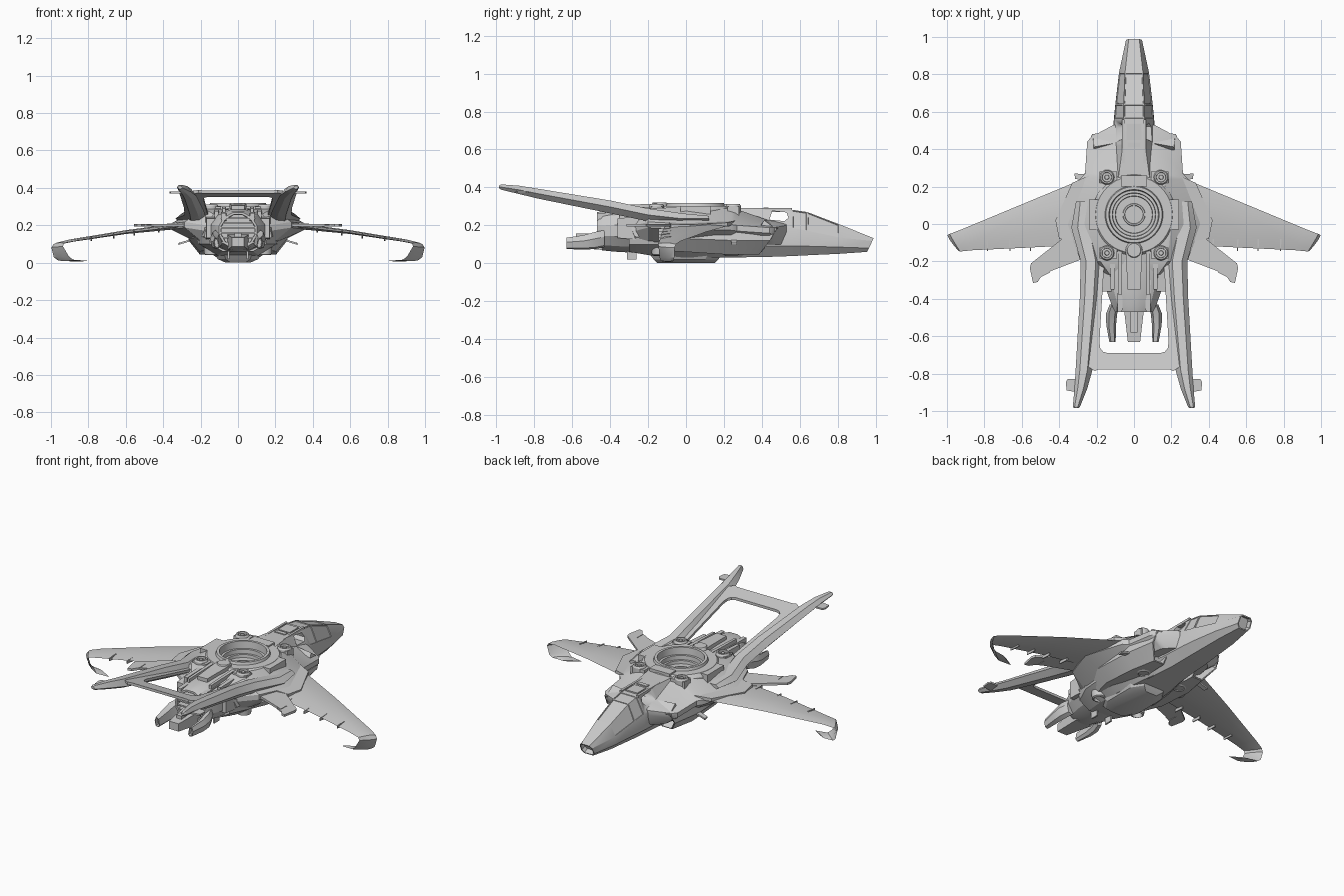
import bpy, bmesh
from math import sin, cos, pi
from mathutils import Vector


def finish(name, bm, mirror=False, cuts=(), angle=28):
    bmesh.ops.recalc_face_normals(bm, faces=bm.faces)
    me = bpy.data.meshes.new(name)
    bm.to_mesh(me)
    bm.free()
    ob = bpy.data.objects.new(name, me)
    bpy.context.collection.objects.link(ob)
    bpy.ops.object.select_all(action='DESELECT')
    ob.select_set(True)
    bpy.context.view_layer.objects.active = ob
    bpy.ops.object.shade_smooth_by_angle(angle=angle * pi / 180)
    for c in cuts:
        m = ob.modifiers.new("cut", 'BOOLEAN')
        m.operation, m.object, m.solver = 'DIFFERENCE', c, 'EXACT'
    if mirror:
        ob.modifiers.new("mirror", 'MIRROR')
    return ob


def loft(name, rings, mirror=False, cuts=(), start=None, end=None, panels=None):
    """Skin closed rings; start/end = (rim, depth) hollows a cap, panels = test for inset faces."""
    bm = bmesh.new()
    vs = [[bm.verts.new(p) for p in r] for r in rings]
    n = len(rings[0])
    for a, b in zip(vs, vs[1:]):
        for i in range(n):
            bm.faces.new((a[i], a[(i + 1) % n], b[(i + 1) % n], b[i]))
    caps = (bm.faces.new(vs[0]), bm.faces.new(vs[-1]))
    bmesh.ops.recalc_face_normals(bm, faces=bm.faces)
    for f, h in zip(caps, (start, end)):
        if h:
            bmesh.ops.inset_individual(bm, faces=[f], thickness=h[0])
            bmesh.ops.inset_individual(bm, faces=[f], thickness=0.002, depth=-h[1])
    if panels:
        fs = [f for f in bm.faces if panels(f.calc_center_median(), f.normal)]
        bmesh.ops.inset_individual(bm, faces=fs, thickness=0.007)
        bmesh.ops.inset_individual(bm, faces=fs, thickness=0.002, depth=-0.004)
    return finish(name, bm, mirror, cuts)


def hull_ring(y, *half, skew=0.0):
    """Symmetric ring at y from half profile points listed top to bottom."""
    top, bot = half[0][1], half[-1][1]
    r = [(x, y - skew * (top - z) / (top - bot), z) for x, z in half]
    return r + [(-x, yy, z) for x, yy, z in reversed(r)]


def lathe(name, prof, loc, seg=32, mirror=False):
    bm = bmesh.new()
    rings = [[bm.verts.new((loc[0] + r * cos(2 * pi * i / seg), loc[1] + r * sin(2 * pi * i / seg),
                            loc[2] + z)) for i in range(seg)] for r, z in prof]
    for a, b in zip(rings, rings[1:]):
        for i in range(seg):
            bm.faces.new((a[i], a[(i + 1) % seg], b[(i + 1) % seg], b[i]))
    for r in (rings[0], rings[-1]):
        bm.faces.new(r)
    return finish(name, bm, mirror)


def plate(name, outline, zf, t, mirror=True):
    """Flat plate: outline in x,y with height function zf and half thickness t."""
    return loft(name, [[(x, y, zf(x, y) + s * t) for x, y in outline] for s in (-1, 1)], mirror)


def box(name, x, y, z, mirror=False, taper=1.0):
    """Block from x, y, z ranges; the -y end can be tapered about its centre."""
    cx, cz = sum(x) / 2, sum(z) / 2
    ring = [(x[0], z[0]), (x[1], z[0]), (x[1], z[1]), (x[0], z[1])]
    return loft(name, [[(a, y[1], b) for a, b in ring],
                       [(cx + (a - cx) * taper, y[0], cz + (b - cz) * taper) for a, b in ring]], mirror)


# hidden cutters: turret well and cockpit side window
well = lathe("well_cutter", [(0.14, 0.2), (0.14, 0.5)], (0, 0.05, 0))
win = [(0.44, 0.23), (0.52, 0.222), (0.54, 0.24), (0.53, 0.268), (0.455, 0.276)]
window = loft("window_cutter", [[(x, y, z) for y, z in win] for x in (-0.3, 0.3)])
for c in (well, window):
    c.hide_render = True
    c.display_type = 'WIRE'

# nose and cockpit fuselage
loft("nose_fuselage", [
    hull_ring(0.99, (0.028, 0.132), (0.043, 0.118), (0.046, 0.08), (0.03, 0.06), skew=0.035),
    hull_ring(0.81, (0.048, 0.205), (0.08, 0.135), (0.08, 0.085), (0.05, 0.05)),
    hull_ring(0.64, (0.055, 0.27), (0.099, 0.17), (0.1, 0.09), (0.06, 0.042)),
    hull_ring(0.56, (0.056, 0.282), (0.106, 0.185), (0.108, 0.09), (0.065, 0.038)),
    hull_ring(0.42, (0.06, 0.288), (0.115, 0.2), (0.115, 0.09), (0.07, 0.033)),
    hull_ring(0.2, (0.09, 0.295), (0.14, 0.2), (0.14, 0.09), (0.09, 0.03))],
    cuts=[window], start=(0.007, 0.03), panels=lambda c, n: 0.58 < c.y < 0.8 and n.z > 0.15)
box("cockpit_roof_panel", (-0.04, 0.04), (0.45, 0.535), (0.27, 0.291))
box("roof_hatch", (-0.035, 0.035), (0.41, 0.435), (0.28, 0.294))
box("canopy_rail", (0.05, 0.064), (0.3, 0.56), (0.277, 0.291), True)

# upper deck with turret well
loft("upper_deck", [hull_ring(y, (wt, zt), (we, ze), (we, ze - 0.03), (wb, 0.1)) for y, wt, zt, we, ze, wb in [
    (0.53, 0.08, 0.21, 0.11, 0.2, 0.08), (0.465, 0.1, 0.222, 0.23, 0.188, 0.15),
    (0.44, 0.1, 0.225, 0.25, 0.188, 0.17), (0.27, 0.15, 0.284, 0.262, 0.2, 0.2),
    (0.24, 0.16, 0.288, 0.29, 0.204, 0.2), (0, 0.2, 0.298, 0.36, 0.208, 0.2),
    (-0.2, 0.18, 0.288, 0.285, 0.218, 0.18), (-0.27, 0.13, 0.26, 0.17, 0.2, 0.13)]], cuts=[well])
lathe("turret_ring", [(0.232, 0.22), (0.222, 0.285), (0.205, 0.303), (0.155, 0.303), (0.15, 0.318), (0.134, 0.318),
                      (0.13, 0.275), (0.116, 0.275), (0.114, 0.25), (0.1, 0.25), (0.098, 0.232), (0.06, 0.232),
                      (0.058, 0.237), (0.05, 0.237), (0.048, 0.23), (0.001, 0.23)], (0, 0.05, 0), 48)
bolt = [(0.04, -0.06), (0.04, 0), (0.034, 0.01), (0.026, 0.01), (0.024, -0.006), (0.014, -0.006), (0.011, 0.006),
        (0.001, 0.006)]
for i, y in enumerate((0.25, -0.155)):
    lathe(f"lift_port_{i}", bolt, (0.145, y, 0.302), 20, True)
    box(f"port_bracket_{i}", (0.09, 0.185), (y - 0.03, y + 0.03), (0.24, 0.3), True)
box("ring_front_clamp", (-0.07, 0.07), (0.2, 0.26), (0.26, 0.312))
box("ring_side_clamp", (0.19, 0.24), (-0.03, 0.13), (0.24, 0.302), True)

# lower hull, belly keel and intakes
loft("lower_hull", [hull_ring(y, (w * 0.9, 0.185), (w, 0.15), (w * 0.93, 0.1), (w * 0.5, zb)) for y, w, zb in [
    (0.36, 0.14, 0.035), (0.2, 0.2, 0.03), (0, 0.235, 0.03), (-0.18, 0.22, 0.04), (-0.3, 0.16, 0.06)]])
loft("belly_keel", [[(sx * w, sy * d, z) for sx, sy in
     ((1, .6), (.6, 1), (-.6, 1), (-1, .6), (-1, -.6), (-.6, -1), (.6, -1), (1, -.6))]
     for w, d, z in ((0.13, 0.2, 0.06), (0.11, 0.17, 0.02), (0.065, 0.15, 0))])
loft("side_intake", [[(xi, yt, zt), (xo, yt - 0.02, zt), (xo + 0.01, (yt + yb) / 2, zm), (xo - 0.05, yb, zb), (xi, yb, zb)]
     for yt, yb, xi, xo, zt, zm, zb in [
    (0.5, 0.385, 0.105, 0.225, 0.185, 0.12, 0.045), (0.27, 0.23, 0.1, 0.255, 0.19, 0.12, 0.045),
    (0, 0, 0.1, 0.255, 0.18, 0.13, 0.06), (-0.27, -0.27, 0.08, 0.17, 0.19, 0.14, 0.075)]],
    True, start=(0.008, 0.08))
plate("intake_canard", [(0.22, 0.27), (0.29, 0.268), (0.318, 0.27), (0.315, 0.24), (0.22, 0.235)],
      lambda x, y: 0.13 - (x - 0.22) * 0.3, 0.005)
for i, (x, y) in enumerate(((0.14, -0.14), (0.13, 0.24))):
    lathe(f"belly_thruster_{i}", [(0.045, 0.06), (0.04, 0), (0.03, -0.005), (0.024, 0.02), (0.001, 0.02)],
          (x, y, 0.045), 20, True)
box("belly_fin", (0.045, 0.055), (-0.31, -0.26), (0.02, 0.1), True)

# wings with hooked tips, skinned over ribs of leading edge, trailing edge and thickness
ribs = [((0.25, 0.25, 0.205), (0.25, -0.11, 0.2), 0.017), ((0.6, 0.105, 0.165), (0.6, -0.128, 0.16), 0.01),
        ((0.92, -0.028, 0.117), (0.86, -0.14, 0.118), 0.006), ((0.985, -0.053, 0.1), (0.93, -0.147, 0.105), 0.005),
        ((0.998, -0.06, 0.082), (0.936, -0.145, 0.088), 0.005), ((0.985, -0.062, 0.03), (0.905, -0.14, 0.035), 0.005),
        ((0.965, -0.065, 0.014), (0.88, -0.135, 0.014), 0.005), ((0.9, -0.07, 0.01), (0.8, -0.125, 0.01), 0.003)]
rings = []
for i, (le, te, t) in enumerate(ribs):
    a, b = ribs[max(i - 1, 0)], ribs[min(i + 1, len(ribs) - 1)]
    le, te = Vector(le), Vector(te)
    span = Vector(b[0]) + Vector(b[1]) - Vector(a[0]) - Vector(a[1])
    n = span.cross(le - te).normalized() * t
    p, q = le.lerp(te, 0.25), le.lerp(te, 0.7)
    rings.append([le, p + n, q + n * 0.8, te, q - n * 0.8, p - n])
loft("main_wing", rings, True)
for i, x in enumerate((0.42, 0.55, 0.66, 0.78)):
    z = 0.2 - (x - 0.25) * 0.125
    box(f"flap_actuator_{i}", (x, x + 0.008), (-0.145, -0.08), (z - 0.018, z + 0.009), True, 0.6)
plate("wing_root_fairing", [(0.24, 0.26), (0.33, 0.22), (0.42, 0.02), (0.4, -0.08), (0.24, -0.1)],
      lambda x, y: 0.215 - (x - 0.24) * 0.12, 0.01)

# rear stabilisers
plate("stabiliser", [(0.22, -0.02), (0.36, -0.06), (0.55, -0.21), (0.557, -0.235), (0.54, -0.315), (0.515, -0.31),
                     (0.488, -0.27), (0.49, -0.215), (0.482, -0.215), (0.48, -0.265), (0.27, -0.185), (0.22, -0.18)],
      lambda x, y: 0.2, 0.007)
plate("stabiliser_tab", [(0.45, -0.19), (0.5, -0.2), (0.51, -0.29), (0.45, -0.26)], lambda x, y: 0.2, 0.004)

# tail booms, bridge and tips
loft("tail_boom", [[(xi, y, z - 0.4 * t), (xi + 0.3 * (xo - xi), y, z + t), (xi + 0.75 * (xo - xi), y, z + t),
                    (xo, y, z), (xi + 0.7 * (xo - xi), y, z - t), (xi + 0.3 * (xo - xi), y, z - t)]
     for y, xi, xo, z, t in [
    (0.12, 0.22, 0.31, 0.235, 0.015), (-0.02, 0.2, 0.335, 0.235, 0.028), (-0.2, 0.17, 0.285, 0.255, 0.034),
    (-0.4, 0.185, 0.29, 0.297, 0.034), (-0.78, 0.222, 0.312, 0.367, 0.026), (-0.88, 0.25, 0.318, 0.387, 0.022),
    (-0.975, 0.288, 0.327, 0.402, 0.014), (-0.985, 0.297, 0.322, 0.403, 0.008)]], True)
plate("tail_bridge", [(0, -0.778), (0.19, -0.778), (0.21, -0.786), (0.25, -0.76), (0.22, -0.22), (0.16, -0.22),
                      (0.185, -0.63), (0.18, -0.665), (0.165, -0.683), (0.14, -0.69), (0, -0.69)],
      lambda x, y: 0.255 + (-0.2 - y) * 0.215, 0.008)
plate("boom_tip_fin", [(0.29, -0.83), (0.355, -0.83), (0.365, -0.845), (0.36, -0.89), (0.33, -0.895), (0.29, -0.9)],
      lambda x, y: 0.375, 0.005)

# engine body with slatted exhaust
loft("engine_body", [[(r * cos(2 * pi * (i + .5) / 12) * w, y, 0.172 + r * sin(2 * pi * (i + .5) / 12))
                      for i in range(12)] for y, r, w in
     ((-0.13, 0.12, 1.5), (-0.25, 0.122, 1.4), (-0.36, 0.116, 1.3), (-0.44, 0.108, 1.12), (-0.47, 0.1, 1.05))],
     end=(0.012, 0.05))
for i in range(6):
    box(f"exhaust_slat_{i}", (-0.09, 0.09), (-0.468, -0.43), (0.104 + i * 0.026, 0.112 + i * 0.026))
lathe("spine_hump", [(0.045, 0.24), (0.045, 0.305), (0.036, 0.32), (0.001, 0.32)], (0, -0.14, 0), 24)
box("spine_fairing", (-0.045, 0.045), (-0.35, -0.14), (0.25, 0.315), taper=0.75)
for i, (x, w) in enumerate(((0.075, 0.022), (0.115, 0.03))):
    box(f"engine_duct_{i}", (x - w / 2, x + w / 2), (-0.38 + i * 0.03, -0.1), (0.24 - i * 0.03, 0.3 - i * 0.012), True, 0.7)
box("engine_side_block", (0.11, 0.175), (-0.36, -0.2), (0.12, 0.25), True, 0.8)
box("engine_collar_rib", (0.06, 0.09), (-0.47, -0.3), (0.22, 0.27), True, 0.8)

# exhaust petals
box("centre_petal", (-0.055, 0.055), (-0.63, -0.44), (0.07, 0.15), taper=0.6)
box("centre_petal_ridge", (-0.018, 0.018), (-0.58, -0.45), (0.12, 0.158))
loft("side_petal", [[(x + w * a, y, z + h * b) for a, b in ((-1, -.6), (-.4, -1), (.6, -.8), (1, .2), (.5, 1), (-.6, .7))]
     for y, x, w, z, h in ((-0.43, 0.105, 0.025, 0.13, 0.045), (-0.48, 0.12, 0.03, 0.12, 0.045),
                           (-0.54, 0.122, 0.026, 0.11, 0.038), (-0.63, 0.115, 0.017, 0.105, 0.03))],
     True, end=(0.004, 0.02))
